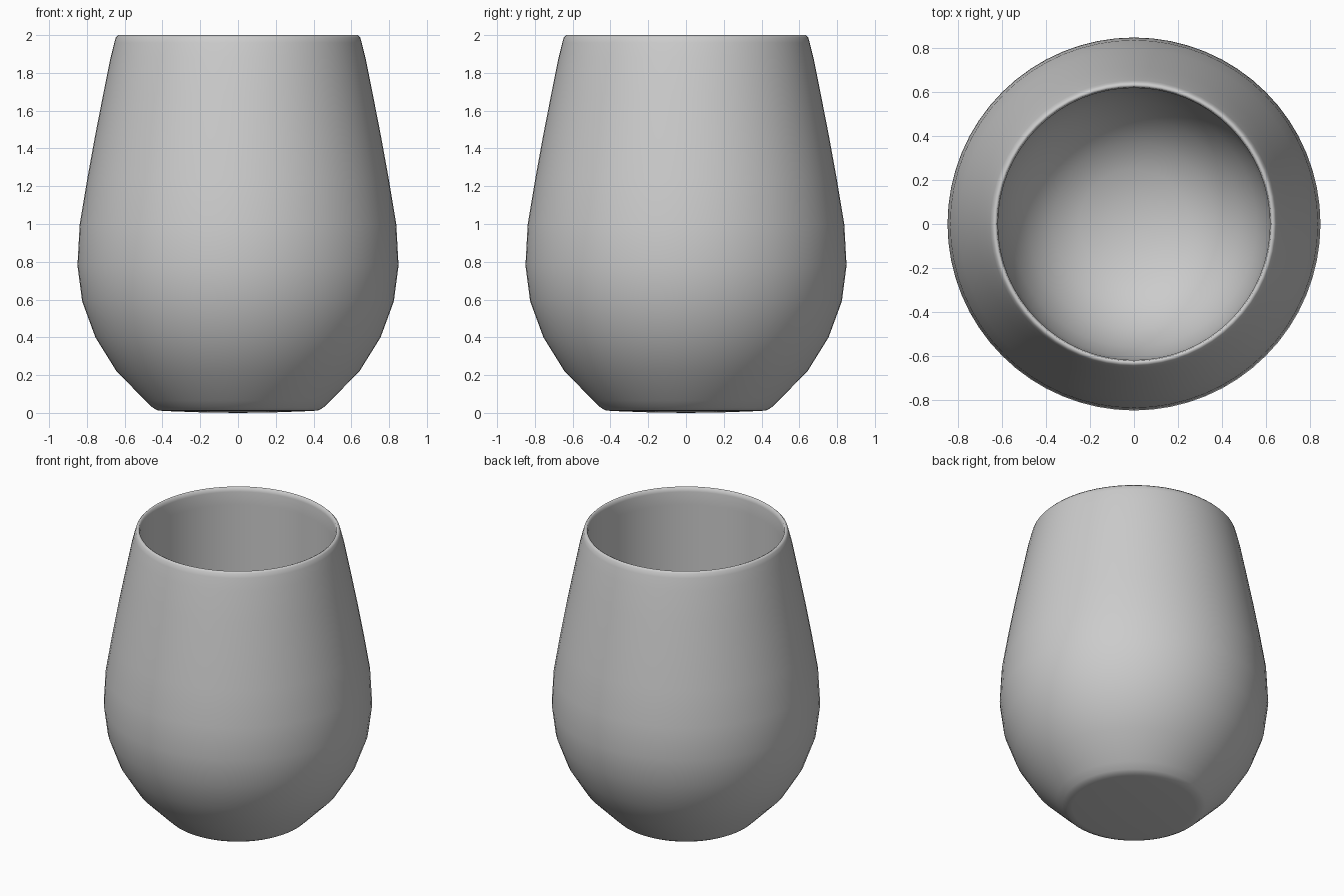
import bpy, bmesh, math

if "Cube" in bpy.data.objects:
    bpy.data.objects.remove(bpy.data.objects["Cube"])

SEGMENTS = 64

# Half-section (radius, height): outside from base to rim, then down the inside
outer = [(0, 0.0), (0.2, 0.003), (0.39, 0.01), (0.425, 0.013), (0.452, 0.028), (0.49, 0.065),
         (0.643, 0.22), (0.755, 0.40), (0.825, 0.59), (0.85, 0.78), (0.838, 1.0),
         (0.798, 1.24), (0.758, 1.46), (0.715, 1.68), (0.675, 1.88), (0.655, 1.96),
         (0.647, 1.988), (0.635, 2.0)]
inner = [(0.625, 1.995), (0.62, 1.97), (0.62, 1.88), (0.62, 1.68), (0.62, 1.46),
         (0.62, 1.24), (0.62, 1.0), (0.618, 0.79), (0.605, 0.61), (0.56, 0.43),
         (0.48, 0.28), (0.37, 0.17), (0.25, 0.11), (0.12, 0.08), (0, 0.07)]


def lathe(name, profile):
    """Revolve a profile that starts and ends on the z axis."""
    bm = bmesh.new()
    rings = []
    for r, z in profile:
        count = SEGMENTS if r else 1
        rings.append([bm.verts.new((r * math.cos(a), r * math.sin(a), z))
                      for a in (math.tau * i / SEGMENTS for i in range(count))])
    for low, high in zip(rings, rings[1:]):
        for i in range(SEGMENTS):
            j = (i + 1) % SEGMENTS
            if len(low) == 1:
                quad = (low[0], high[j], high[i])
            elif len(high) == 1:
                quad = (low[i], low[j], high[0])
            else:
                quad = (low[i], low[j], high[j], high[i])
            bm.faces.new(quad).smooth = True
    bmesh.ops.recalc_face_normals(bm, faces=bm.faces)
    mesh = bpy.data.meshes.new(name)
    bm.to_mesh(mesh)
    bm.free()
    obj = bpy.data.objects.new(name, mesh)
    bpy.context.collection.objects.link(obj)
    return obj


# Stemless tumbler with a straight-sided inside and rounded rim
lathe("tumbler", outer + inner)
